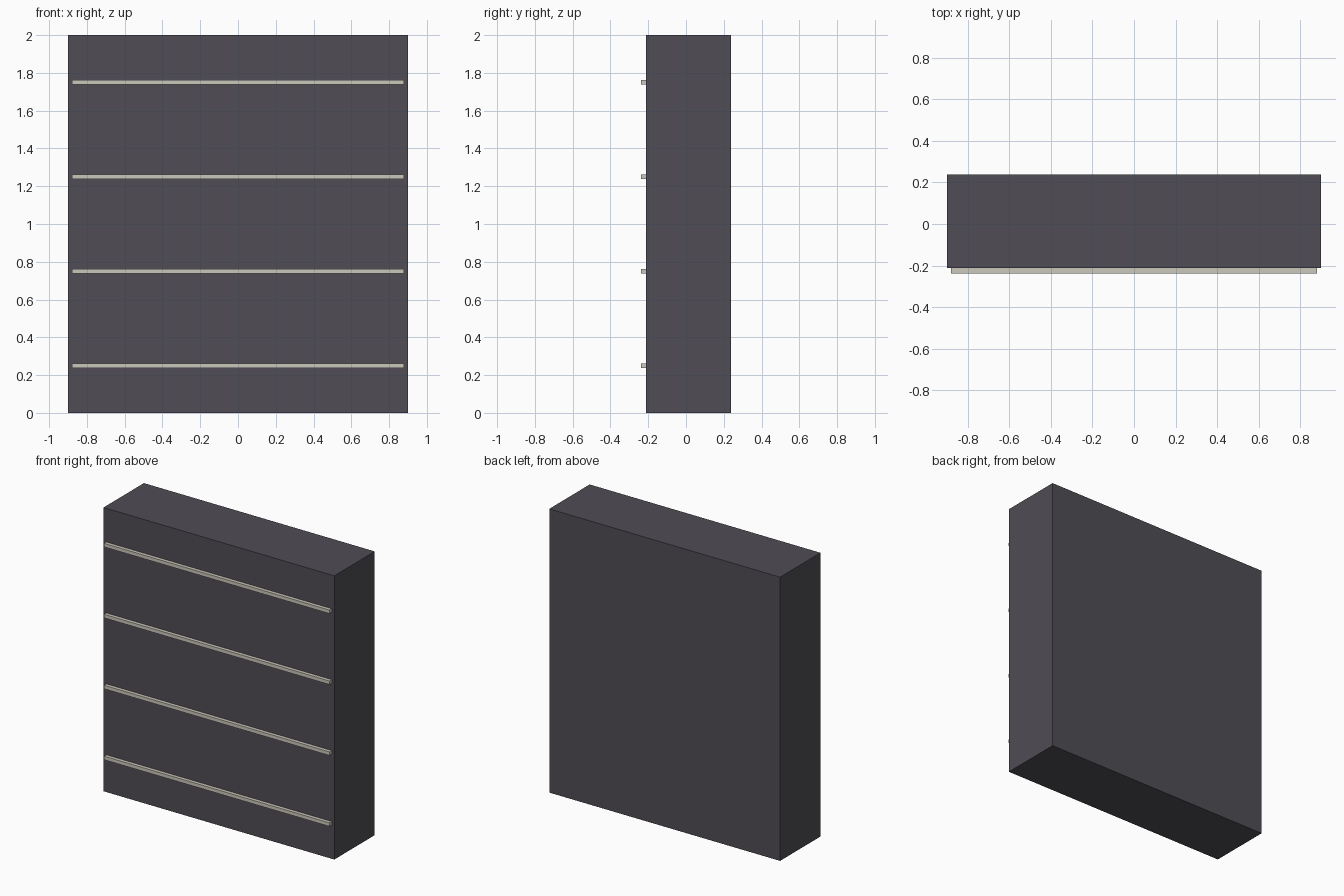
import bpy

if "Cube" in bpy.data.objects:
    bpy.data.objects.remove(bpy.data.objects["Cube"])


def material(name, colour):
    mat = bpy.data.materials.new(name)
    mat.diffuse_color = (*colour, 1)
    mat.use_nodes = True
    mat.node_tree.nodes["Principled BSDF"].inputs["Base Color"].default_value = mat.diffuse_color
    return mat


def box(name, centre, size, mat):
    bpy.ops.mesh.primitive_cube_add(size=1, location=centre)
    obj = bpy.context.object
    obj.name = name
    obj.scale = size
    bpy.ops.object.transform_apply(location=False, rotation=False, scale=True)
    obj.data.materials.append(mat)
    return obj


dark = material("dark_panel", (0.08, 0.075, 0.09))
pale = material("pale_trim", (0.6, 0.57, 0.5))

# Solid cabinet body
box("cabinet_body", (0, 0.0125, 1), (1.8, 0.45, 2), dark)

# Four evenly spaced trim strips on the front face
for i in range(4):
    box(f"front_strip_{i + 1}", (0, -0.225, 0.25 + 0.5 * i), (1.76, 0.025, 0.025), pale)
